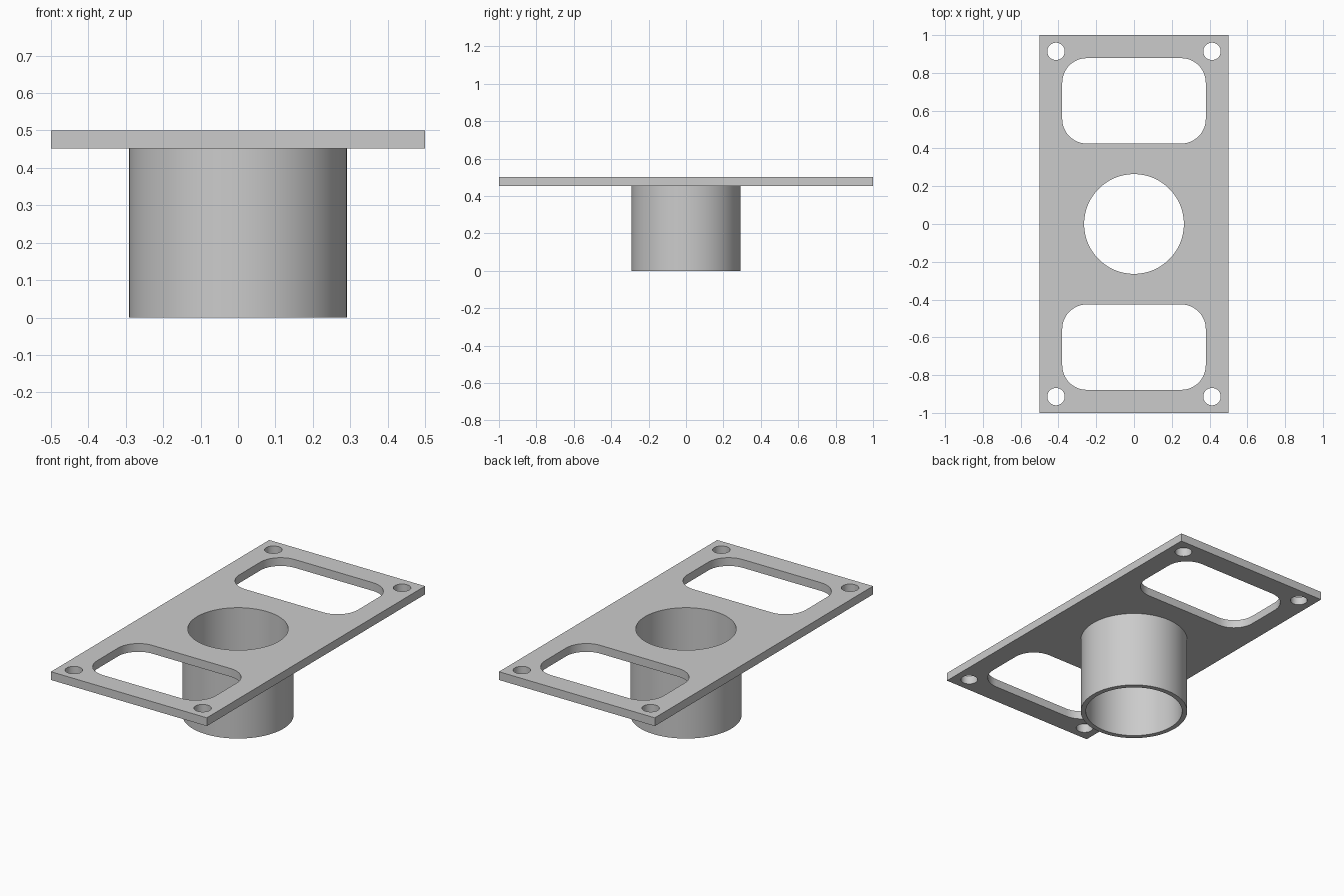
import bpy, bmesh, math

default = bpy.data.objects.get("Cube")
if default:
    bpy.data.objects.remove(default, do_unlink=True)

PLATE_BOTTOM, TOP = 0.452, 0.5
OUTER_R, INNER_R = 0.292, 0.264

grey = bpy.data.materials.new("plain_grey")
grey.use_nodes = True
grey.diffuse_color = (0.6, 0.6, 0.6, 1)
grey.node_tree.nodes["Principled BSDF"].inputs["Base Color"].default_value = (0.6, 0.6, 0.6, 1)


def prism(name, outline, z0, z1):
    """Solid made by raising a closed outline from z0 to z1."""
    bm = bmesh.new()
    face = bm.faces.new([bm.verts.new((x, y, z0)) for x, y in outline])
    raised = bmesh.ops.extrude_face_region(bm, geom=[face])["geom"]
    bmesh.ops.translate(bm, vec=(0, 0, z1 - z0),
                        verts=[v for v in raised if isinstance(v, bmesh.types.BMVert)])
    bmesh.ops.recalc_face_normals(bm, faces=bm.faces)
    mesh = bpy.data.meshes.new(name)
    bm.to_mesh(mesh)
    bm.free()
    mesh.materials.append(grey)
    obj = bpy.data.objects.new(name, mesh)
    bpy.context.collection.objects.link(obj)
    return obj


def circle(cx, cy, r, n):
    return [(cx + r * math.cos(math.tau * i / n), cy + r * math.sin(math.tau * i / n))
            for i in range(n)]


def rounded_rect(cx, cy, hx, hy, r, n=12):
    pts = []
    for corner, (sx, sy) in enumerate([(1, 1), (-1, 1), (-1, -1), (1, -1)]):
        for i in range(n + 1):
            a = math.pi / 2 * (corner + i / n)
            pts.append((cx + sx * (hx - r) + r * math.cos(a),
                        cy + sy * (hy - r) + r * math.sin(a)))
    return pts


def combine(target, tool, operation):
    """Apply a boolean and discard the tool."""
    tool.hide_render = True
    mod = target.modifiers.new(operation, 'BOOLEAN')
    mod.operation, mod.object, mod.solver = operation, tool, 'EXACT'
    bpy.context.view_layer.objects.active = target
    bpy.ops.object.modifier_apply(modifier=mod.name)
    bpy.data.objects.remove(tool, do_unlink=True)


# Rectangular plate with the tube hanging from its middle
plate = prism("plate_with_tube", [(-0.5, -1), (0.5, -1), (0.5, 1), (-0.5, 1)], PLATE_BOTTOM, TOP)
tube = prism("tube", circle(0, 0, OUTER_R, 96), 0, (PLATE_BOTTOM + TOP) / 2)
combine(plate, tube, 'UNION')

# Bore through the tube, two rounded windows and four bolt holes
outlines = [circle(0, 0, INNER_R, 96)]
for side in (-1, 1):
    outlines.append(rounded_rect(0, side * 0.652, 0.38, 0.226, 0.13))
    outlines += [circle(x, side * 0.914, 0.046, 40) for x in (-0.413, 0.413)]
for outline in outlines:
    combine(plate, prism("cutter", outline, -0.1, TOP + 0.1), 'DIFFERENCE')

# Smooth round walls, crisp edges
bpy.ops.object.select_all(action='DESELECT')
plate.select_set(True)
bpy.context.view_layer.objects.active = plate
bpy.ops.object.shade_smooth_by_angle(angle=math.radians(30))
